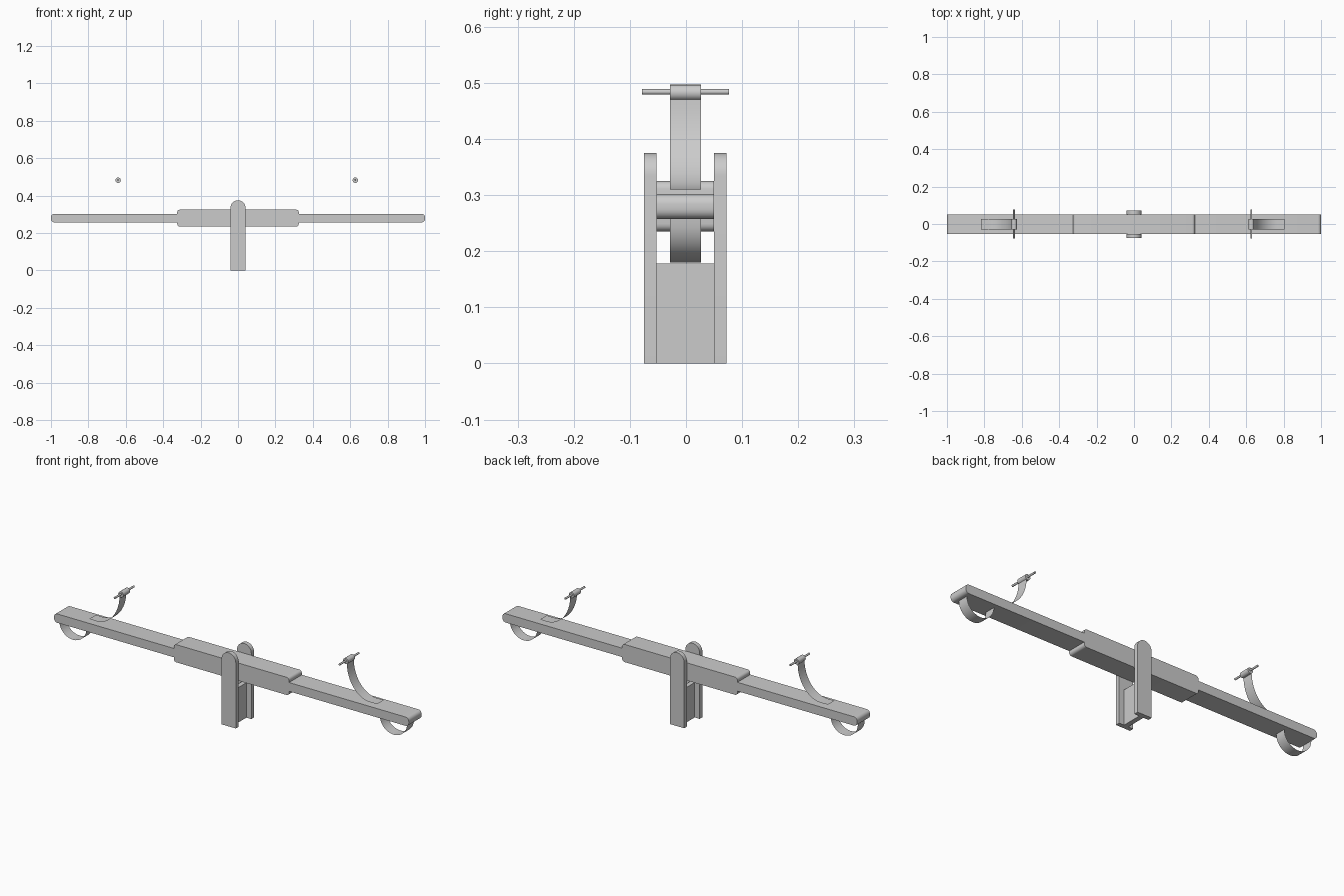
import bpy, bmesh, math
from mathutils import Matrix, Vector

if "Cube" in bpy.data.objects:
    bpy.data.objects.remove(bpy.data.objects["Cube"])

YC = -0.0015   # y centre of beam and posts
MX = -0.007    # x of the plane that mirrors the end fittings


def finish(bm, name):
    bmesh.ops.recalc_face_normals(bm, faces=bm.faces)
    me = bpy.data.meshes.new(name)
    bm.to_mesh(me)
    bm.free()
    ob = bpy.data.objects.new(name, me)
    bpy.context.collection.objects.link(ob)
    bpy.ops.object.select_all(action='DESELECT')
    bpy.context.view_layer.objects.active = ob
    ob.select_set(True)
    bpy.ops.object.shade_smooth_by_angle(angle=math.radians(35))
    return ob


def arc(cx, cz, r, a0, a1, n):
    return [(cx + r * math.cos(math.radians(a0 + (a1 - a0) * i / n)),
             cz + r * math.sin(math.radians(a0 + (a1 - a0) * i / n))) for i in range(n + 1)]


def slab(name, profile, y0, y1):
    # solid: closed xz profile extruded along y
    bm = bmesh.new()
    f = bm.faces.new([bm.verts.new((x, y0, z)) for x, z in profile])
    ext = bmesh.ops.extrude_face_region(bm, geom=[f])
    vs = [g for g in ext['geom'] if isinstance(g, bmesh.types.BMVert)]
    bmesh.ops.translate(bm, verts=vs, vec=(0, y1 - y0, 0))
    return finish(bm, name)


def strip(name, path, side):
    # thin sheet: open xz path swept along y
    bm = bmesh.new()
    rows = []
    for x, z in path:
        x = x if side > 0 else 2 * MX - x
        rows.append([bm.verts.new((x, y, z)) for y in (-0.0285, 0.0265)])
    for a, b in zip(rows, rows[1:]):
        bm.faces.new((a[0], a[1], b[1], b[0]))
    return finish(bm, name)


def rod(name, x, z, r, y0, y1, n):
    bm = bmesh.new()
    m = Matrix.Translation((x, (y0 + y1) / 2, z)) @ Matrix.Rotation(math.pi / 2, 4, 'X')
    bmesh.ops.create_cone(bm, cap_ends=True, segments=n, radius1=r, radius2=r,
                          depth=y1 - y0, matrix=m)
    return finish(bm, name)


def rounded(hx, z0, z1, r):
    return (arc(hx - r, z1 - r, r, 90, 0, 5) + arc(hx - r, z0 + r, r, 0, -90, 5)
            + arc(-hx + r, z0 + r, r, -90, -180, 5) + arc(-hx + r, z1 - r, r, 180, 90, 5))


# beam and thicker centre sleeve
slab("beam", rounded(1.0, 0.257, 0.302, 0.018), YC - 0.0515, YC + 0.0515)
slab("beam_centre", rounded(0.325, 0.235, 0.325, 0.014), YC - 0.0515, YC + 0.0515)

# two round-topped posts joined by a web
post = [(-0.04, 0), (0.04, 0)] + arc(0, 0.335, 0.04, 0, 180, 16)
slab("front_post", post, YC - 0.0735, YC - 0.0515)
slab("back_post", post, YC + 0.0515, YC + 0.0735)
slab("post_web", [(-0.012, 0), (0.012, 0), (0.012, 0.178), (-0.012, 0.178)],
     YC - 0.0515, YC + 0.0515)

# handle path: quarter ellipse down to a flat foot
handle = [(0.765 + 0.131 * math.cos(t), 0.475 + 0.165 * math.sin(t))
          for t in (math.pi * (1 + 0.5 * i / 12) for i in range(13))] + [(0.805, 0.311)]
hoop = arc(0.897, 0.257, 0.077, 180, 360, 16)

# end fittings on both sides
for side, tag in ((1, "right"), (-1, "left")):
    gx = 0.627 if side > 0 else 2 * MX - 0.627
    strip(tag + "_handle_strip", handle, side)
    strip(tag + "_bumper_hoop", hoop, side)
    rod(tag + "_grip_sleeve", gx, 0.4825, 0.0145, -0.0285, 0.0265, 16)
    rod(tag + "_grip_bar", gx, 0.484, 0.005, -0.078, 0.077, 12)
